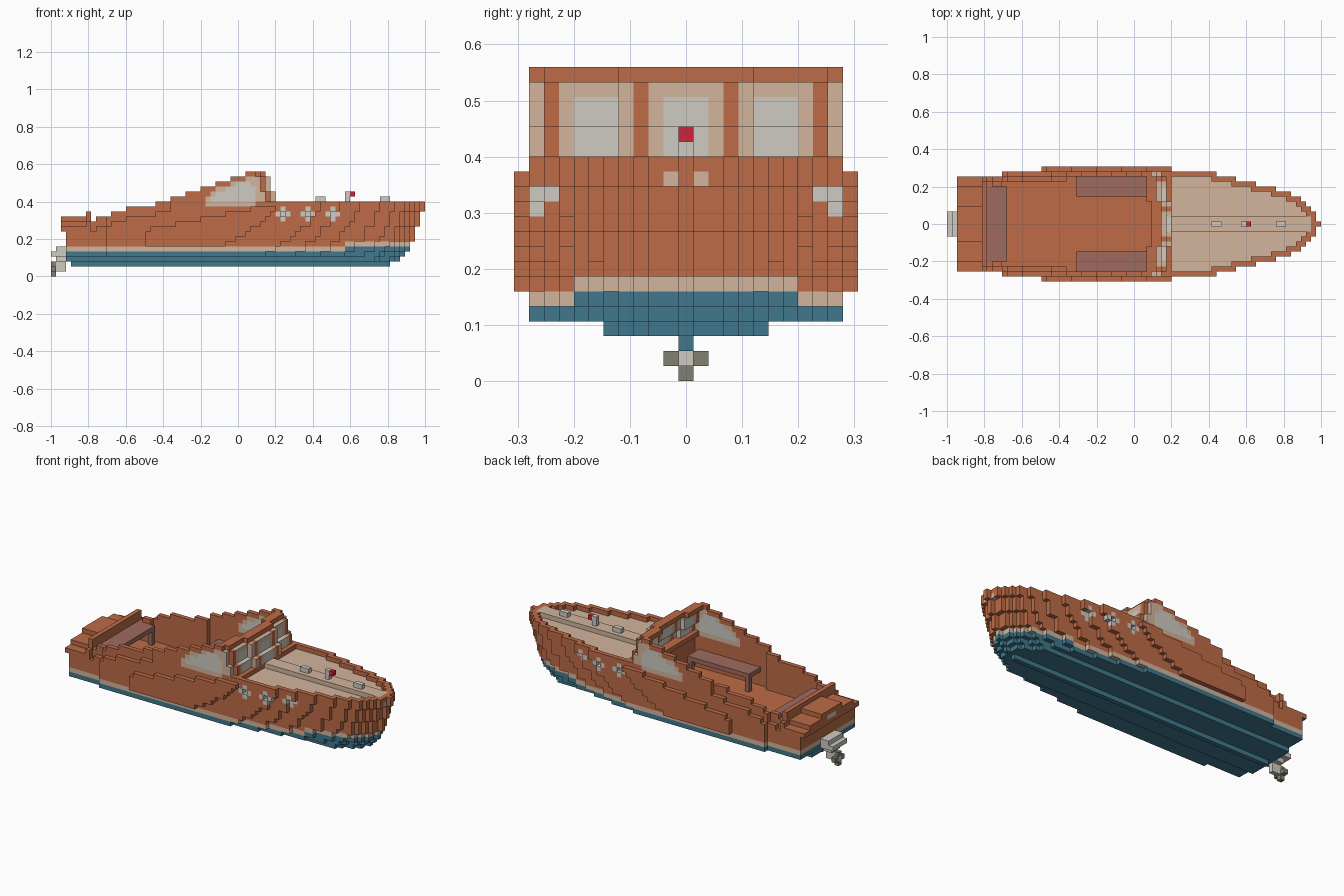
import bpy, bmesh

if "Cube" in bpy.data.objects:
    bpy.data.objects.remove(bpy.data.objects["Cube"], do_unlink=True)

V = 2 / 75  # block size; blocks are indexed i (x), j (y from centre), k (z)


def lin(c):
    c /= 255
    return c / 12.92 if c <= 0.04045 * 1 else ((c + 0.055) / 1.055) ** 2.4


def material(name, rgb):
    m = bpy.data.materials.new(name)
    m.use_nodes = True
    col = tuple(lin(c) for c in rgb) + (1,)
    m.diffuse_color = col
    m.node_tree.nodes["Principled BSDF"].inputs["Base Color"].default_value = col
    return m


PALETTE = {
    "wood": material("warm_wood", (189, 107, 71)),
    "blue": material("hull_blue", (64, 120, 141)),
    "tan": material("pale_tan", (210, 181, 157)),
    "grey": material("light_grey", (207, 203, 194)),
    "red": material("signal_red", (207, 36, 59)),
    "olive": material("olive_metal", (130, 128, 112)),
    "seat": material("seat_brown", (158, 106, 95)),
}
SIDES = {
    (1, 0, 0): ((1, 0, 0), (1, 1, 0), (1, 1, 1), (1, 0, 1)),
    (-1, 0, 0): ((0, 0, 0), (0, 0, 1), (0, 1, 1), (0, 1, 0)),
    (0, 1, 0): ((0, 1, 0), (0, 1, 1), (1, 1, 1), (1, 1, 0)),
    (0, -1, 0): ((0, 0, 0), (1, 0, 0), (1, 0, 1), (0, 0, 1)),
    (0, 0, 1): ((0, 0, 1), (1, 0, 1), (1, 1, 1), (0, 1, 1)),
    (0, 0, -1): ((0, 0, 0), (0, 1, 0), (1, 1, 0), (1, 0, 0)),
}


def build(name, cells):
    """Skin a set of coloured blocks with its outer faces only."""
    bm, verts = bmesh.new(), {}
    colours = sorted(set(cells.values()))

    def vert(p):
        if p not in verts:
            verts[p] = bm.verts.new((p[0] * V - 1, (p[1] - 0.5) * V, p[2] * V))
        return verts[p]

    for c, colour in cells.items():
        for d, corners in SIDES.items():
            if tuple(a + b for a, b in zip(c, d)) not in cells:
                f = bm.faces.new([vert(tuple(a + b for a, b in zip(c, q))) for q in corners])
                f.material_index = colours.index(colour)
    mesh = bpy.data.meshes.new(name)
    bm.to_mesh(mesh)
    bm.free()
    for c in colours:
        mesh.materials.append(PALETTE[c])
    bpy.context.collection.objects.link(bpy.data.objects.new(name, mesh))


def box(colour, i, j, k):
    """Blocks filling inclusive index ranges."""
    return {(a, b, c): colour for a in range(i[0], i[1] + 1)
            for b in range(j[0], j[1] + 1) for c in range(k[0], k[1] + 1)}


def step(table, i):
    return [v for start, v in table if start <= i][-1]


# Hull shape: half width along the plan, and top height along the length
PLAN = [(0, 9), (11, 10), (19, 11), (45, 10), (54, 9), (58, 8), (62, 7), (66, 6),
        (69, 5), (71, 4), (72, 3), (73, 2), (74, 0), (75, -1)]
SHEER = [(0, 12), (7, 13), (8, 11), (9, 12), (12, 13), (15, 14), (21, 15), (24, 16),
         (27, 17), (30, 18), (33, 19), (36, 20), (39, 21), (41, 15)]
RAKE = [(0, 7), (3, 5), (4, 4), (5, 3), (7, 2), (10, 1), (13, 0)]
CAP = [(0, 0), (3, 5), (4, 10), (6, 11), (14, 10)]
STERN_CAMBER = [(0, 11), (10, 7), (11, 3)]


def room(i):
    """Inner half width of the cockpit."""
    return min(step(PLAN, i) - 2, 8 if i < 24 else 9)


def half(i, k):
    if i < (4 if k == 2 else 3 if k < 9 else 2):
        return -1
    p = i
    if i > 30:  # the bow rakes back and flares out towards the top
        p += step(RAKE, k)
        p += 0.028 * max(0, 13 - k) * (75 - p)
    n = min(step(PLAN, p), step(CAP, k))
    if 19 <= i < 45 and k >= 9 + (i - 19) / 5:
        n = min(n, 10)  # sides lean in towards the gunwale
    if i < 7:
        n = min(n, step(STERN_CAMBER, k))
    elif i < 24 and k >= step(SHEER, i) - 2:
        n = min(n, room(i) + 1)
    return n


# Side window rows: k -> (tan range, glass range)
WINDOW = {14: (31, 40, 1, 0), 15: (31, 41, 32, 40), 16: (32, 41, 33, 40),
          17: (33, 41, 35, 40), 18: (35, 41, 37, 39), 19: (37, 40, 1, 0)}
PORTHOLES = (46, 51, 56)


def hull_colour(i, j, k, n):
    if k <= 4 or (k == 5 and i >= 59):
        return "blue"
    if k == 5 or (k == 6 and i >= 59):
        return "tan"
    if abs(j) == n and k in WINDOW and k < step(SHEER, i) - 1:
        a, b, c, d = WINDOW[k]
        if c <= i <= d:
            return "grey"
        if a <= i <= b:
            return "tan"
    if abs(j) >= n - 1 and any(abs(i - p) + abs(k - 12) <= 1 for p in PORTHOLES):
        return "grey"
    if i == 2 and k == 10 and abs(j) <= 1:
        return "grey"  # stern fitting
    return "wood"


hull, deck = {}, {}
for i in range(2, 75):
    for k in range(2, step(SHEER, i)):
        n = half(i, k)
        rim = min(n, half(i + 1, k)) - 1          # inside edge of the bow rail
        for j in range(-n, n + 1):
            if 8 <= i <= 42 and k >= 7 and abs(j) <= room(i) and not (i == 42 and k < 14):
                continue
            if i in PORTHOLES and k == 12 and abs(j) == n:
                continue                          # sunken porthole glass
            if i >= 43 and k == 14 and abs(j) <= rim:
                if abs(j) <= 1:
                    deck[i, j, k] = "tan"         # raised centre plank
                continue
            if i >= 43 and k == 13 and abs(j) < n:
                deck[i, j, k] = "tan"
                continue
            hull[i, j, k] = hull_colour(i, j, k, n)
build("hull", hull)
build("foredeck", deck)

# Windscreen: raked, bowed three-pane screen under a wooden top bar
screen = box("wood", (41, 44), (-10, 10), (14, 14))
for j in range(-10, 11):
    a = abs(j)
    back = 0 if a <= 4 else 1 if a <= 9 else 2
    screen.update(box("wood", (41 - back, 42 - back), (j, j), (20, 20)))
    for k in range(15, 20):
        if a in (3, 9):
            c = "wood"
        elif k < 19 and (a <= 1 or 5 <= a <= 7):
            c = "grey"
        else:
            c = "tan"
        i = (43 if k < 17 else 42) - back
        screen.update(box(c, (i, i + 1), (j, j), (k, k)))
build("windscreen", screen)

# Deck fittings
for name, i in (("rear_cleat", 53), ("front_cleat", 66)):
    build(name, box("grey", (i, i + 1), (0, 0), (15, 15)))
build("bow_lamp", {**box("grey", (59, 59), (0, 0), (15, 16)), (60, 0, 16): "red"})

# Cockpit benches on legs
for name, s in (("left_bench", 1), ("right_bench", -1)):
    bench = box("seat", (26, 40), sorted((6 * s, 9 * s)), (10, 10))
    for i in (26, 40):
        bench.update(box("seat", (i, i), (6 * s, 6 * s), (7, 9)))
    build(name, bench)
rear = box("seat", (8, 11), (-7, 7), (10, 10))
for j in (-7, 7):
    rear.update(box("seat", (11, 11), (j, j), (7, 9)))
build("rear_bench", rear)

# Outboard motor and propeller
motor = box("grey", (1, 2), (-2, 2), (5, 5))
motor.update(box("grey", (0, 2), (-2, 2), (4, 4)))
motor.update(box("grey", (1, 2), (-1, 1), (3, 3)))
motor.update(box("grey", (1, 2), (0, 0), (1, 2)))
build("outboard_motor", motor)
build("propeller", {(0, 0, 1): "grey", (0, 1, 1): "olive", (0, -1, 1): "olive",
                    (0, 0, 0): "olive", (0, 0, 2): "olive"})
